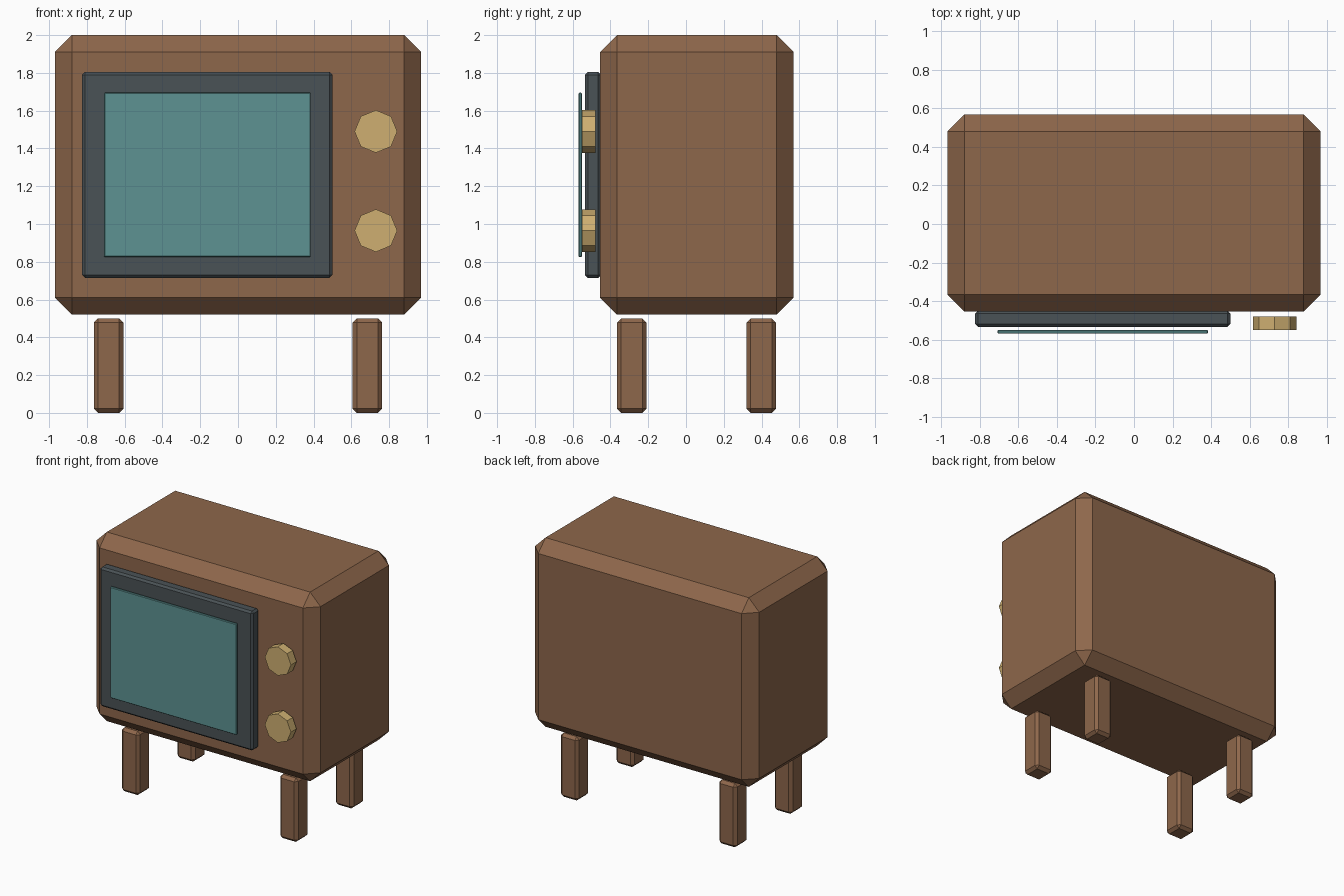
import bpy
import math

cube = bpy.data.objects.get("Cube")
if cube:
    bpy.data.objects.remove(cube, do_unlink=True)


def material(name, color):
    mat = bpy.data.materials.new(name)
    mat.use_nodes = True
    mat.diffuse_color = (*color, 1)
    mat.node_tree.nodes["Principled BSDF"].inputs["Base Color"].default_value = (*color, 1)
    return mat


wood = material("brown wood", (0.27, 0.135, 0.07))
charcoal = material("charcoal", (0.068, 0.084, 0.092))
glass = material("teal glass", (0.11, 0.29, 0.29))
brass = material("brass", (0.62, 0.43, 0.165))


def box(name, low, high, bevel, mat):
    """Chamfered box between two corners."""
    bpy.ops.mesh.primitive_cube_add(size=1, location=[(a + b) / 2 for a, b in zip(low, high)])
    obj = bpy.context.object
    obj.name = name
    obj.scale = [b - a for a, b in zip(low, high)]
    bpy.ops.object.transform_apply(location=False, rotation=False, scale=True)
    mod = obj.modifiers.new("chamfer", "BEVEL")
    mod.width = bevel
    mod.segments = 1
    mod.limit_method = "NONE"
    obj.data.materials.append(mat)
    return obj


# Cabinet, screen surround and glass
box("cabinet", (-0.97, -0.455, 0.52), (0.97, 0.57, 2.0), 0.09, wood)
box("screen_frame", (-0.825, -0.535, 0.715), (0.5, -0.45, 1.805), 0.015, charcoal)
box("screen", (-0.71, -0.57, 0.825), (0.385, -0.55, 1.695), 0.005, glass)

# Legs
for side, x in (("left", 0.685), ("right", -0.685)):
    for end, y in (("front", -0.287), ("back", 0.398)):
        box(f"{end}_{side}_leg", (x - 0.078, y - 0.078, 0), (x + 0.078, y + 0.078, 0.5), 0.022, wood)

# Octagonal control knobs
for name, z in (("upper_knob", 1.49), ("lower_knob", 0.965)):
    bpy.ops.mesh.primitive_cylinder_add(vertices=8, radius=0.113, depth=0.07,
                                        location=(0.73, -0.515, z),
                                        rotation=(math.pi / 2, 0, 0))
    knob = bpy.context.object
    knob.name = name
    knob.data.materials.append(brass)
